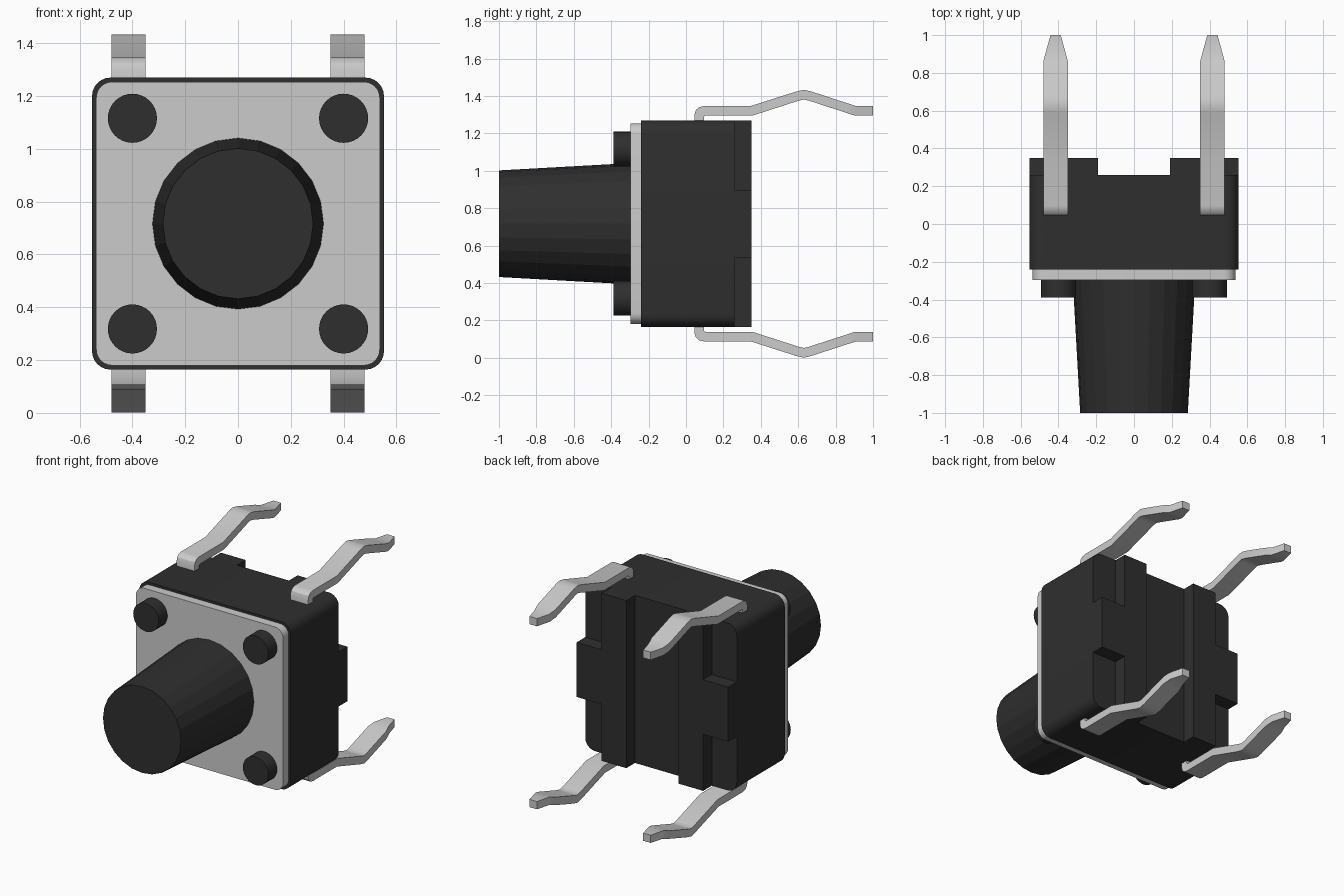
import bpy, bmesh
from math import sin, cos, pi, radians

if "Cube" in bpy.data.objects:
    bpy.data.objects.remove(bpy.data.objects["Cube"])

CZ = 0.717      # height of the switch axis
HALF = 0.553    # half width of the housing

black = bpy.data.materials.new("black_plastic")
black.diffuse_color = (0.028, 0.028, 0.028, 1)
black.use_nodes = True
black.node_tree.nodes["Principled BSDF"].inputs["Base Color"].default_value = black.diffuse_color


def loft(name, rings, mat=None, smooth=True):
    """Skin a list of equal-length rings of points and cap both ends."""
    bm = bmesh.new()
    vs = [[bm.verts.new(p) for p in r] for r in rings]
    n = len(vs[0])
    for a, b in zip(vs, vs[1:]):
        for i in range(n):
            j = (i + 1) % n
            bm.faces.new((a[i], a[j], b[j], b[i]))
    bm.faces.new(vs[0][::-1])
    bm.faces.new(vs[-1])
    bmesh.ops.recalc_face_normals(bm, faces=bm.faces)
    me = bpy.data.meshes.new(name)
    bm.to_mesh(me)
    bm.free()
    ob = bpy.data.objects.new(name, me)
    bpy.context.collection.objects.link(ob)
    if mat:
        me.materials.append(mat)
    if smooth:
        bpy.ops.object.select_all(action='DESELECT')
        bpy.context.view_layer.objects.active = ob
        ob.select_set(True)
        bpy.ops.object.shade_smooth_by_angle(angle=radians(30))
    return ob


def prism(name, pts, y0, y1, mat=None, smooth=True):
    """Extrude an x/z outline (relative to the switch axis) along y."""
    return loft(name, [[(x, y, CZ + z) for x, z in pts] for y in (y0, y1)], mat, smooth)


def rounded_square(h, r, seg=6):
    pts = []
    for k, (sx, sz) in enumerate(((1, 1), (-1, 1), (-1, -1), (1, -1))):
        for i in range(seg + 1):
            a = (k + i / seg) * pi / 2
            pts.append((sx * (h - r) + r * cos(a), sz * (h - r) + r * sin(a)))
    return pts


def circle(r, n, cx=0, cz=0):
    return [(cx + r * cos(2 * pi * i / n), cz + r * sin(2 * pi * i / n)) for i in range(n)]


# Housing and metal cover plate
prism("housing", rounded_square(HALF, 0.07), -0.24, 0.26, black)
prism("cover_plate", rounded_square(0.537, 0.06), -0.297, -0.24)

# Tapered push button
loft("button", [[(x, y, CZ + z) for x, z in circle(r, 24)]
                for y, r in ((-0.28, 0.325), (-1.0, 0.285))], black, smooth=False)

# Rails with side tabs on the back
rail = [(0.19, -HALF), (0.37, -HALF), (0.37, -0.18), (HALF, -0.18),
        (HALF, 0.18), (0.37, 0.18), (0.37, HALF), (0.19, HALF)]

# Bent pin: y and z of outer edge, y and z of inner edge, half width
pin = [(0.045, 1.25, 0.095, 1.25, 0.065),
       (0.045, 1.30, 0.095, 1.285, 0.065),
       (0.053, 1.325, 0.097, 1.291, 0.065),
       (0.070, 1.340, 0.101, 1.294, 0.065),
       (0.095, 1.346, 0.106, 1.295, 0.065),
       (0.345, 1.346, 0.355, 1.295, 0.065),
       (0.590, 1.424, 0.603, 1.375, 0.065),
       (0.630, 1.433, 0.630, 1.381, 0.065),
       (0.670, 1.424, 0.657, 1.375, 0.065),
       (0.860, 1.362, 0.860, 1.309, 0.065),
       (0.910, 1.346, 0.903, 1.295, 0.052),
       (1.000, 1.346, 1.000, 1.295, 0.027)]

for sx, side in ((-1, "left"), (1, "right")):
    prism("back_rail_" + side, [(sx * x, z) for x, z in rail], 0.26, 0.35, black, smooth=False)
    for sz, level in ((-1, "lower"), (1, "upper")):
        # Corner pegs
        prism(f"peg_{level}_{side}", circle(0.093, 32, sx * 0.4, sz * 0.399), -0.388, -0.28, black)
        # Pins
        rings = []
        for yo, zo, yi, zi, w in pin:
            a, b = CZ + sz * (zo - CZ), CZ + sz * (zi - CZ)
            x = sx * 0.415
            rings.append([(x - w, yo, a), (x + w, yo, a), (x + w, yi, b), (x - w, yi, b)])
        loft(f"pin_{level}_{side}", rings)
